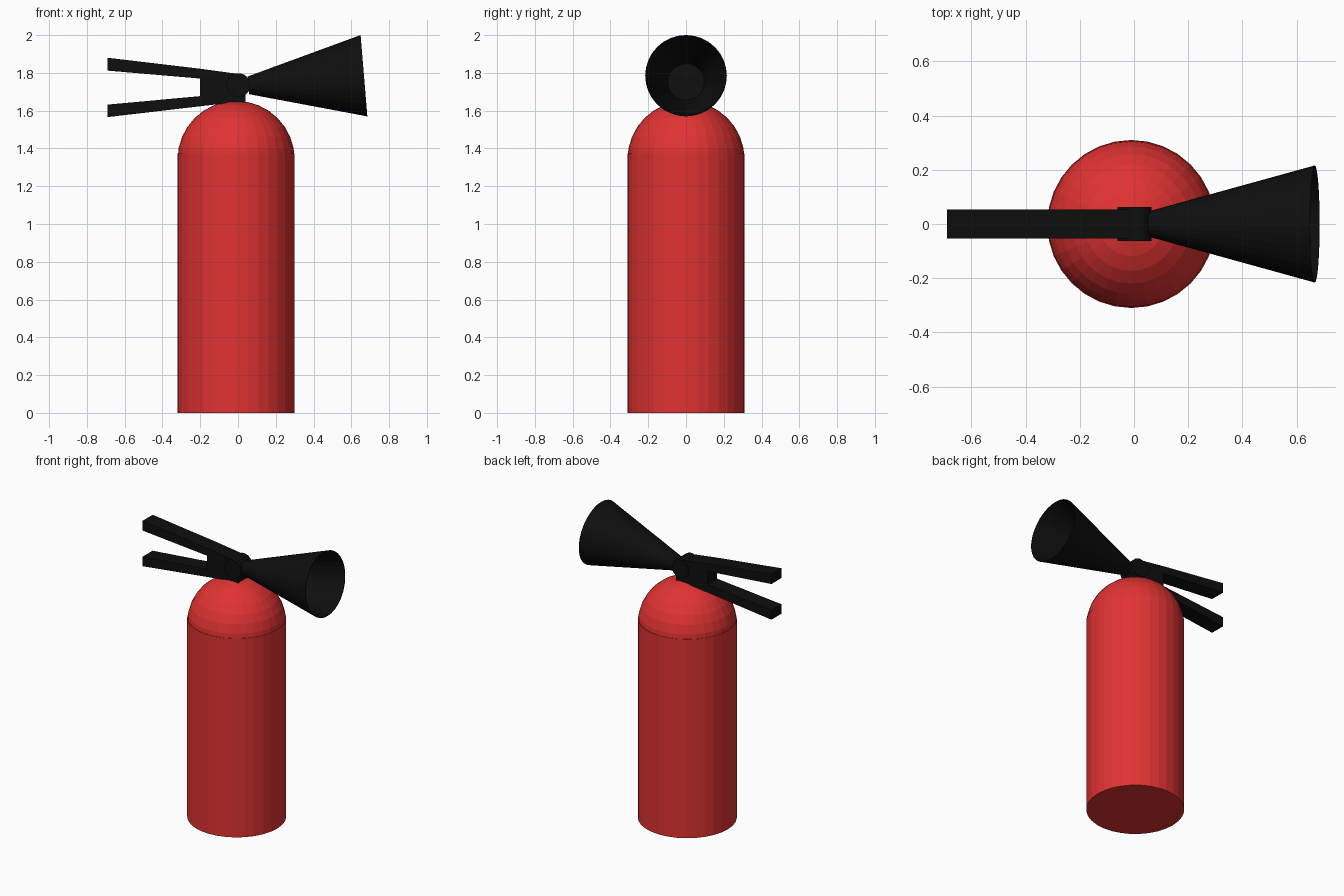
import bpy, bmesh, math
from mathutils import Matrix, Vector

if "Cube" in bpy.data.objects:
    bpy.data.objects.remove(bpy.data.objects["Cube"])


def material(name, rgb):
    m = bpy.data.materials.new(name)
    m.diffuse_color = (*rgb, 1)
    m.use_nodes = True
    m.node_tree.nodes["Principled BSDF"].inputs["Base Color"].default_value = m.diffuse_color
    return m


RED = material("red paint", (0.75, 0.032, 0.032))
BLACK = material("black plastic", (0.0045, 0.0045, 0.0045))


def finish(name, bm, mat, matrix=Matrix()):
    bmesh.ops.recalc_face_normals(bm, faces=bm.faces)
    mesh = bpy.data.meshes.new(name)
    bm.to_mesh(mesh)
    bm.free()
    mesh.materials.append(mat)
    ob = bpy.data.objects.new(name, mesh)
    ob.matrix_world = matrix
    bpy.context.collection.objects.link(ob)
    return ob


def lathe(name, profile, mat, matrix, sides=32):
    """Revolve (radius, height) points about local z; both ends get capped."""
    bm = bmesh.new()
    rings = [[bm.verts.new((r * math.cos(2 * math.pi * i / sides),
                            r * math.sin(2 * math.pi * i / sides), h))
              for i in range(sides)] for r, h in profile]
    for a, b in zip(rings, rings[1:]):
        for i in range(sides):
            j = (i + 1) % sides
            bm.faces.new((a[i], a[j], b[j], b[i]))
    bm.faces.new(rings[0])
    bm.faces.new(rings[-1])
    return finish(name, bm, mat, matrix)


def prism(name, outline, half_width, mat):
    """Extrude an (x, z) outline symmetrically along y."""
    bm = bmesh.new()
    face = bm.faces.new([bm.verts.new((x, -half_width, z)) for x, z in outline])
    ext = bmesh.ops.extrude_face_region(bm, geom=[face])
    bmesh.ops.translate(bm, vec=(0, 2 * half_width, 0),
                        verts=[v for v in ext["geom"] if isinstance(v, bmesh.types.BMVert)])
    return finish(name, bm, mat)


# Tank and its slightly overlapping dome
CX = -0.01
lathe("tank", [(0.31, 0), (0.31, 1.372)], RED, Matrix.Translation((CX, 0, 0)))
bm = bmesh.new()
bmesh.ops.create_uvsphere(bm, u_segments=32, v_segments=16, radius=0.31)
low = [v for v in bm.verts if v.co.z < -0.01]
bmesh.ops.delete(bm, geom=low, context='VERTS')
finish("tank_dome", bm, RED, Matrix.Translation((CX, 0, 1.342)))

# Valve block and the two squeeze handles
W = 0.054
prism("valve_block", [(-0.2, 1.65), (0.04, 1.63), (0.04, 1.775), (-0.2, 1.795)], W - 0.001, BLACK)
prism("upper_handle", [(-0.69, 1.812), (-0.2, 1.77), (0.035, 1.74), (0.035, 1.79),
                       (-0.2, 1.822), (-0.69, 1.88)], W, BLACK)
prism("lower_handle", [(-0.69, 1.566), (-0.1, 1.635), (0.04, 1.65), (0.04, 1.70),
                       (-0.2, 1.677), (-0.69, 1.632)], W, BLACK)

# Hinge pin across the valve
lathe("hinge_pin", [(0.063, -0.062), (0.063, 0.062)], BLACK,
      Matrix.Translation((0.002, 0, 1.735)) @ Matrix.Rotation(math.pi / 2, 4, 'X'))

# Hollow discharge horn, tilted slightly upward
start, end = Vector((0.055, 0, 1.734)), Vector((0.667, 0, 1.785))
axis = end - start
lathe("discharge_horn", [(0.047, 0), (0.216, axis.length), (0.211, axis.length), (0.097, 0.22)],
      BLACK, Matrix.Translation(start) @ axis.to_track_quat('Z', 'Y').to_matrix().to_4x4())
